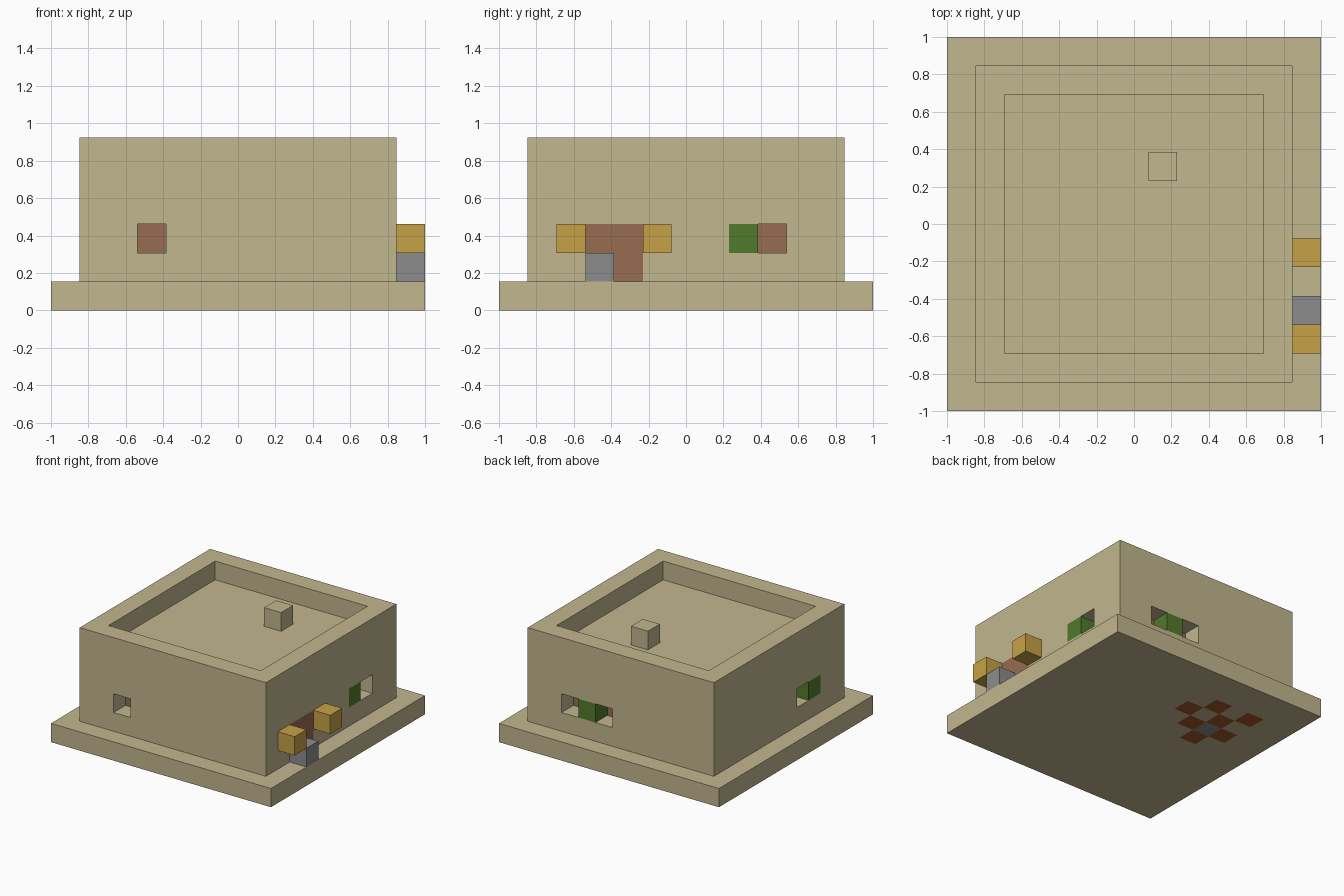
import bpy
import bmesh
from mathutils import Vector

cube = bpy.data.objects.get("Cube")
if cube:
    bpy.data.objects.remove(cube, do_unlink=True)

U = 2 / 13  # size of one block


def material(name, rgb):
    """Flat colour from display values."""
    linear = [((c / 255 + 0.055) / 1.055) ** 2.4 for c in rgb] + [1]
    mat = bpy.data.materials.new(name)
    mat.use_nodes = True
    mat.diffuse_color = linear
    bsdf = mat.node_tree.nodes["Principled BSDF"]
    bsdf.inputs["Base Color"].default_value = linear
    bsdf.inputs["Roughness"].default_value = 0.9
    return mat


sand = material("sand", (194, 183, 143))
wood = material("wood_brown", (150, 108, 81))
rust = material("rust_brown", (160, 85, 42))
gold = material("gold", (198, 162, 70))
stone = material("stone_grey", (140, 140, 140))
leaf = material("leaf_green", (82, 122, 44))


def box(x0, x1, y0, y1, z0, z1):
    """All block cells in an inclusive range."""
    return {(x, y, z) for x in range(x0, x1 + 1)
            for y in range(y0, y1 + 1) for z in range(z0, z1 + 1)}


# Parts as sets of block cells
door = box(5, 5, -3, -2, 1, 2)
plants = {"back_plant": {(2, 5, 2)}, "side_plant": {(5, 2, 2)},
          "other_side_plant": {(-5, -3, 2)}}
openings = {(-3, -5, 2), (3, 5, 2), (1, 5, 2), (5, 3, 2), (-5, -2, 2)}
tiles = {(-1, 3, 0), (-2, 4, 0), (-4, 4, 0), (-3, 3, 0),
         (-3, 1, 0), (-4, 2, 0), (-2, 2, 0)}
hearth = {(-3, 2, 0)}
core = box(-4, 4, -4, 4, 1, 3)
walls = box(-5, 5, -5, 5, 1, 5) - box(-4, 4, -4, 4, 1, 5)
walls -= door | openings | set().union(*plants.values())

parts = [
    ("base_slab", box(-6, 6, -6, 6, 0, 0) - tiles - hearth, sand),
    ("floor_tiles", tiles, rust),
    ("hearth_tile", hearth, stone),
    ("walls", walls, sand),
    ("interior", core, wood),
    ("roof", box(-4, 4, -4, 4, 4, 4), sand),
    ("chimney", {(1, 2, 5)}, sand),
    ("door", door, wood),
    ("door_step", {(6, -3, 1)}, stone),
    ("front_lantern", {(6, -4, 2)}, gold),
    ("rear_lantern", {(6, -1, 2)}, gold),
]
parts += [(name, cells, leaf) for name, cells in plants.items()]
solid = set().union(*(cells for _, cells, _ in parts))


def build(name, cells, mat):
    """Mesh the exposed sides of the cells."""
    bm = bmesh.new()
    for cell in sorted(cells):
        centre = Vector(cell) + Vector((0, 0, 0.5))
        for axis in range(3):
            for sign in (-1, 1):
                near = list(cell)
                near[axis] += sign
                if tuple(near) in solid:
                    continue
                n, a = Vector(), Vector()
                n[axis] = sign / 2
                a[(axis + 1) % 3] = 0.5
                b = n.cross(a) * 2
                corners = (a + b, b - a, -a - b, a - b)
                bm.faces.new([bm.verts.new((centre + n + c) * U) for c in corners])
    bmesh.ops.remove_doubles(bm, verts=bm.verts, dist=U / 100)
    mesh = bpy.data.meshes.new(name)
    bm.to_mesh(mesh)
    bm.free()
    mesh.materials.append(mat)
    bpy.context.scene.collection.objects.link(bpy.data.objects.new(name, mesh))


for part in parts:
    build(*part)
